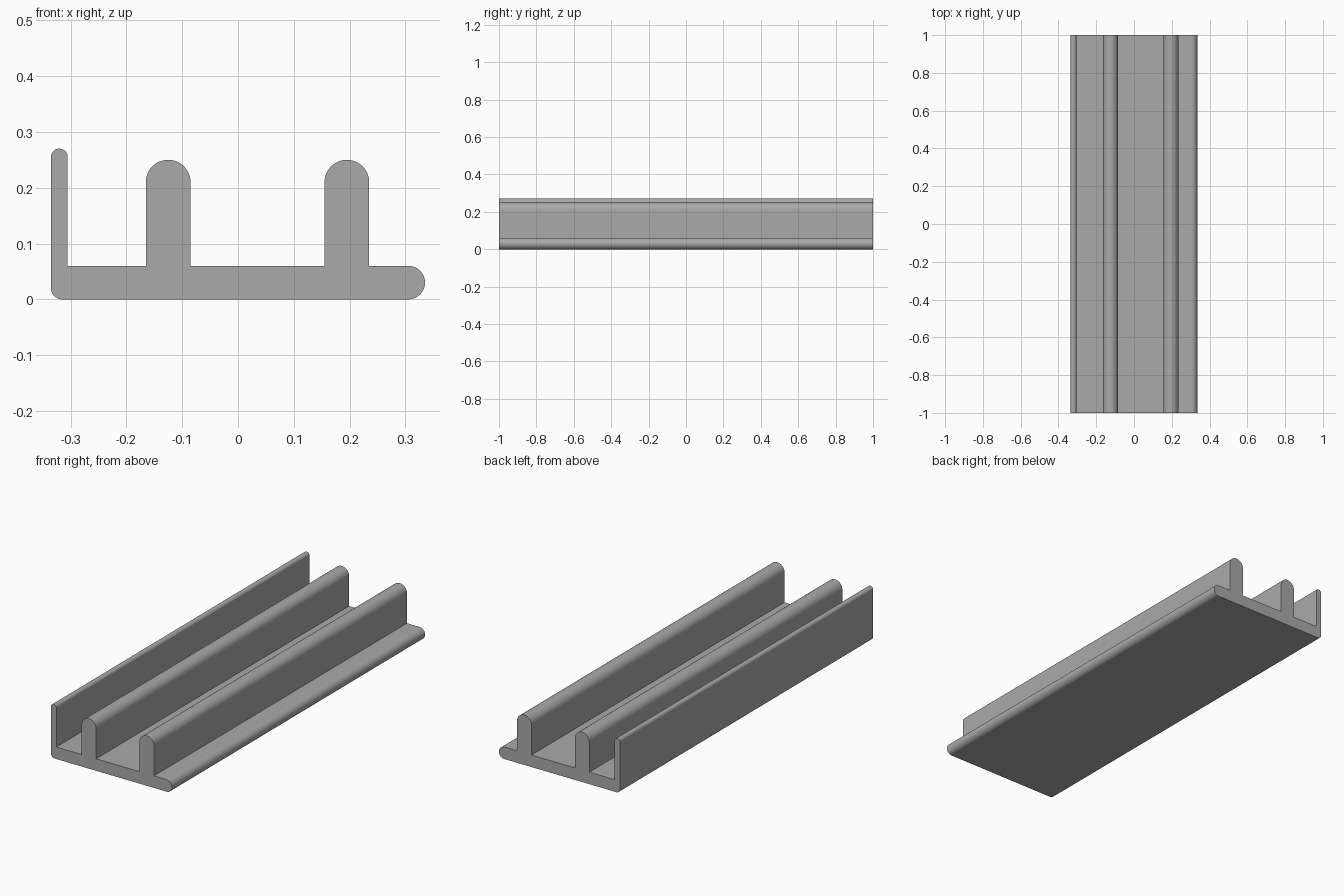
import bpy, bmesh
from math import sin, cos, radians

cube = bpy.data.objects.get("Cube")
if cube:
    bpy.data.objects.remove(cube, do_unlink=True)

LENGTH = 2.0
BASE_TOP = 0.06
LEFT = -0.335


def arc(cx, cz, radius, start, end, steps):
    """Points on an arc in the x-z plane, angles in degrees."""
    angles = [radians(start + (end - start) * i / steps) for i in range(steps + 1)]
    return [(cx + radius * cos(a), cz + radius * sin(a)) for a in angles]


def rounded_rib(cx, radius, top):
    """Upright rib with a half-round top, traced from right to left."""
    return ([(cx + radius, BASE_TOP)]
            + arc(cx, top - radius, radius, 0, 180, 24)
            + [(cx - radius, BASE_TOP)])


# Cross-section, counterclockwise as seen from the front
profile = arc(0.305, 0.03, 0.03, -90, 90, 24)            # round base edge
for rib_x in (0.195, -0.125):                            # two thick ribs
    profile += rounded_rib(rib_x, 0.04, 0.25)
profile += rounded_rib(LEFT + 0.015, 0.015, 0.27)[:-1]   # thin side wall
profile += arc(LEFT + 0.02, 0.02, 0.02, 180, 270, 10)    # rounded lower corner

# Extrude the cross-section along y
bm = bmesh.new()
front = [bm.verts.new((x, -LENGTH / 2, z)) for x, z in profile]
back = [bm.verts.new((x, LENGTH / 2, z)) for x, z in profile]
bm.faces.new(front)
bm.faces.new(back[::-1])
for i in range(len(profile)):
    bm.faces.new((front[i - 1], back[i - 1], back[i], front[i]))
bmesh.ops.recalc_face_normals(bm, faces=bm.faces)
mesh = bpy.data.meshes.new("ribbed_rail")
bm.to_mesh(mesh)
bm.free()

# Plain grey material
grey = bpy.data.materials.new("mid_grey")
grey.use_nodes = True
colour = (0.4, 0.4, 0.4, 1.0)
grey.diffuse_color = colour
grey.node_tree.nodes["Principled BSDF"].inputs["Base Color"].default_value = colour
mesh.materials.append(grey)

rail = bpy.data.objects.new("ribbed_rail", mesh)
bpy.context.collection.objects.link(rail)
bpy.ops.object.select_all(action="DESELECT")
rail.select_set(True)
bpy.context.view_layer.objects.active = rail
bpy.ops.object.shade_smooth_by_angle(angle=radians(30))
